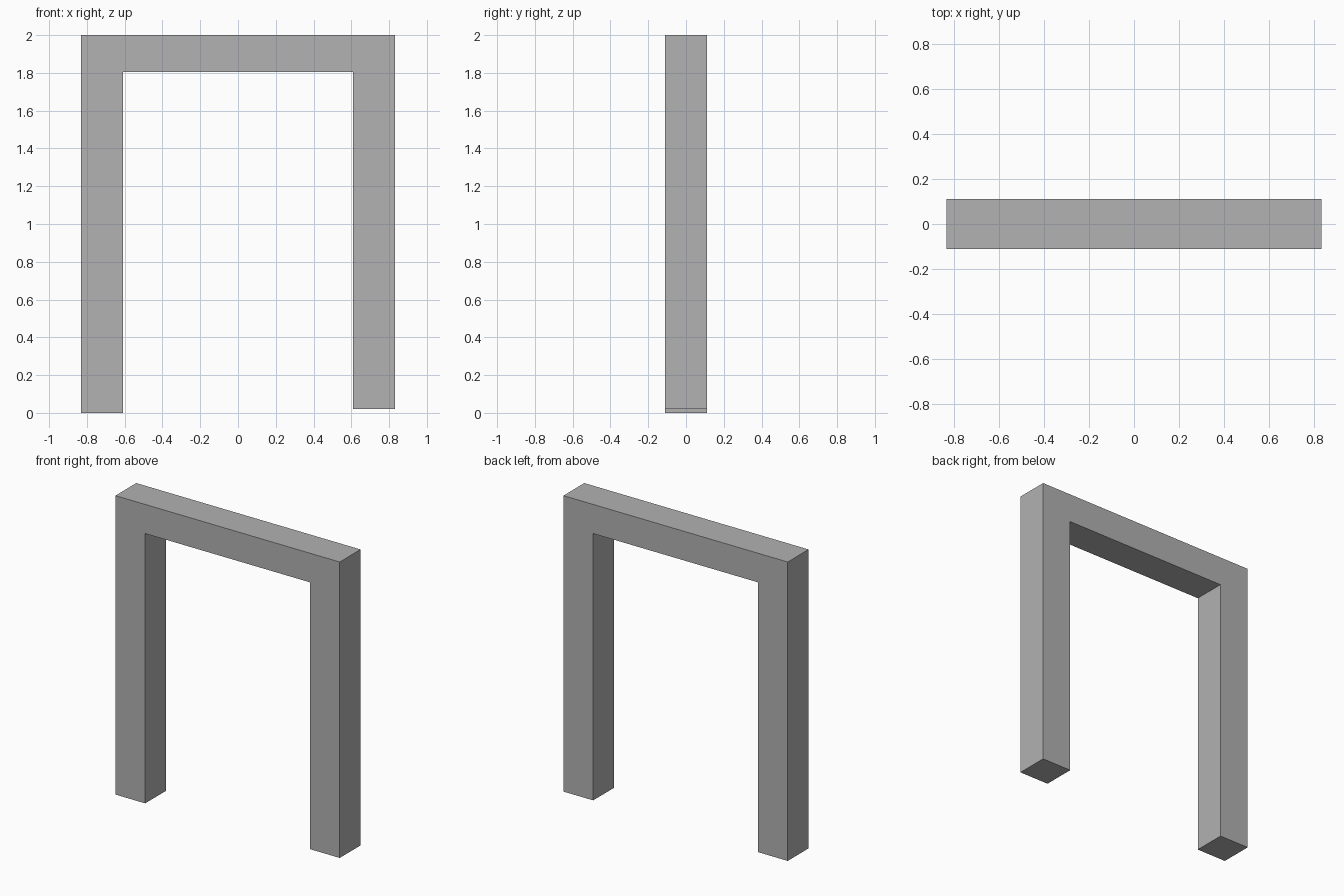
import bpy
import bmesh

if "Cube" in bpy.data.objects:
    bpy.data.objects.remove(bpy.data.objects["Cube"])

HALF_WIDTH, INNER, HALF_DEPTH = 0.83, 0.61, 0.11
TOP, LINTEL_BOTTOM = 2.0, 1.805
LEFT_FOOT, RIGHT_FOOT = 0.0, 0.02

grey = bpy.data.materials.new("plain_grey")
grey.diffuse_color = (0.445, 0.445, 0.445, 1)
grey.use_nodes = True
grey.node_tree.nodes["Principled BSDF"].inputs["Base Color"].default_value = grey.diffuse_color

# Doorway outline: two posts joined by a lintel, right post slightly shorter
outline = [
    (-HALF_WIDTH, LEFT_FOOT), (-INNER, LEFT_FOOT),
    (-INNER, LINTEL_BOTTOM), (INNER, LINTEL_BOTTOM),
    (INNER, RIGHT_FOOT), (HALF_WIDTH, RIGHT_FOOT),
    (HALF_WIDTH, TOP), (-HALF_WIDTH, TOP),
]

# Extrude the outline through the frame depth
bm = bmesh.new()
face = bm.faces.new([bm.verts.new((x, -HALF_DEPTH, z)) for x, z in outline])
result = bmesh.ops.extrude_face_region(bm, geom=[face], use_keep_orig=True)
moved = [g for g in result["geom"] if isinstance(g, bmesh.types.BMVert)]
bmesh.ops.translate(bm, verts=moved, vec=(0, 2 * HALF_DEPTH, 0))
bmesh.ops.recalc_face_normals(bm, faces=bm.faces)

mesh = bpy.data.meshes.new("door_frame")
bm.to_mesh(mesh)
bm.free()
mesh.materials.append(grey)
bpy.context.collection.objects.link(bpy.data.objects.new("door_frame", mesh))
